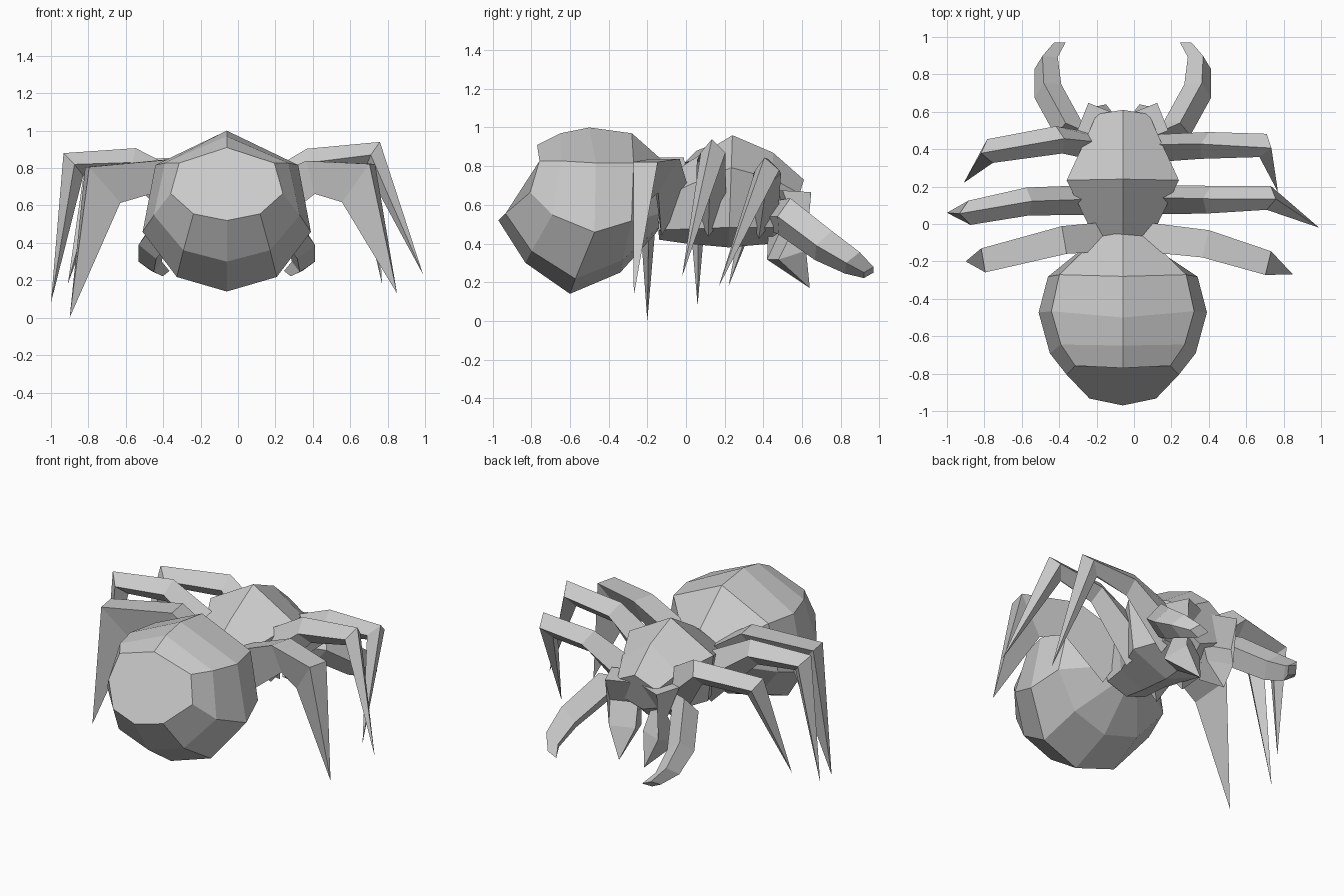
import bpy, bmesh
from math import sin, cos, pi, radians
from mathutils import Vector

cube = bpy.data.objects.get("Cube")
if cube:
    bpy.data.objects.remove(cube, do_unlink=True)

CENTRE = -0.06   # the body's mirror plane

grey = bpy.data.materials.new("plain grey")
grey.use_nodes = True
COLOUR = (0.6, 0.6, 0.6, 1)
grey.diffuse_color = COLOUR
for node in grey.node_tree.nodes:
    if node.type == 'BSDF_PRINCIPLED':
        node.inputs["Base Color"].default_value = COLOUR


def skin(name, rings):
    """Bridge rings of points into a closed, flat shaded object."""
    bm = bmesh.new()
    loops = [[bm.verts.new(p) for p in ring] for ring in rings]
    count = len(loops[0])
    for first, second in zip(loops, loops[1:]):
        for i in range(count):
            j = (i + 1) % count
            bm.faces.new((first[i], first[j], second[j], second[i]))
    bm.faces.new(loops[0])
    bm.faces.new(loops[-1])
    bmesh.ops.remove_doubles(bm, verts=bm.verts, dist=0.0005)
    bmesh.ops.recalc_face_normals(bm, faces=bm.faces)
    mesh = bpy.data.meshes.new(name)
    bm.to_mesh(mesh)
    bm.free()
    mesh.materials.append(grey)
    obj = bpy.data.objects.new(name, mesh)
    bpy.context.collection.objects.link(obj)
    return obj


def body(name, sections, side_angles):
    """Loft tilted sections: top y, top z, bottom y, bottom z, half width, forward bow."""
    half_turn = [radians(a) for a in side_angles]
    angles = [0] + half_turn + [pi] + [-a for a in reversed(half_turn)]
    widest = max(sin(a) for a in angles)
    rings = []
    for ty, tz, by, bz, half, bow in sections:
        top, bottom = Vector((CENTRE, ty, tz)), Vector((CENTRE, by, bz))
        mid, arm = (top + bottom) / 2, (top - bottom) / 2
        rings.append([mid + arm * cos(a)
                      + Vector((half * sin(a) / widest, bow * abs(sin(a)) ** 3, 0))
                      for a in angles])
    skin(name, rings)


# Limb sections as (side, up) corners
DIAMOND = [(1, 0), (0, 1), (-1, 0), (0, -1)]
SQUARE = [(1, 1), (-1, 1), (-1, -1), (1, -1)]
WEDGE = [(1, 1), (-1, 1), (0.4, -1)]


def limb(name, path, sizes, section):
    """Sweep a section along a path; sizes are (half width, half height)."""
    path = [Vector(p) for p in path]
    heading = path[-1] - path[0]
    side = heading.cross(Vector((0, 0, 1))).normalized()
    if side.y > 0:
        side = -side
    steps = [(b - a).normalized() for a, b in zip(path, path[1:])]
    rings = []
    for i, (point, (w, h)) in enumerate(zip(path, sizes)):
        along = steps[max(i - 1, 0)] + steps[min(i, len(steps) - 1)]
        up = side.cross(along).normalized()
        if up.z < 0:
            up = -up
        rings.append([point + side * w * s + up * h * u for s, u in section])
    skin(name, rings)


# Large tilted abdomen, rear cap to neck
body("abdomen", [
    (-0.77, 0.91, -0.97, 0.52, 0.30, 0.1),
    (-0.65, 0.97, -0.83, 0.30, 0.39, 0.08),
    (-0.50, 1.00, -0.60, 0.14, 0.45, 0.1),
    (-0.28, 0.97, -0.34, 0.25, 0.40, 0.04),
    (-0.02, 0.74, -0.15, 0.46, 0.13, 0)], (55, 105, 145))

# Ridged thorax and head
body("thorax", [
    (-0.15, 0.70, -0.14, 0.42, 0.17, 0),
    (0.01, 0.82, 0.0, 0.40, 0.19, 0),
    (0.24, 0.96, 0.22, 0.38, 0.30, 0),
    (0.45, 0.87, 0.45, 0.40, 0.20, 0),
    (0.61, 0.73, 0.53, 0.48, 0.14, 0)], (65, 130))

# Jaws with fangs, and feelers, mirrored about the body
for label, s in (("left", 1), ("right", -1)):
    def mirrored(points):
        return [(CENTRE + s * x, y, z) for x, y, z in points]

    limb(label + "_jaw",
         mirrored([(0.13, 0.54, 0.67), (0.13, 0.52, 0.34), (0.09, 0.64, 0.17)]),
         [(0.09, 0.08), (0.08, 0.08), (0, 0)], SQUARE)
    limb(label + "_feeler",
         mirrored([(0.1, 0.45, 0.54), (0.29, 0.51, 0.54), (0.4, 0.71, 0.39),
                   (0.41, 0.86, 0.3), (0.355, 0.945, 0.25)]),
         [(0.06, 0.08), (0.08, 0.1), (0.08, 0.09), (0.07, 0.07), (0.055, 0.04)],
         DIAMOND)

# Legs: deep root, bend, knee and pointed tip, each in its own pose
slim = [(0.08, 0.15), (0.075, 0.08), (0.065, 0.08), (0, 0)]
stout = [(0.08, 0.14), (0.075, 0.09), (0.065, 0.13), (0, 0)]
legs = {
    "rear_left_leg": (stout, (0.07, -0.08, 0.56), (0.4, -0.11, 0.75),
                      (0.64, -0.19, 0.72), (0.85, -0.27, 0.13)),
    "rear_right_leg": (stout, (-0.19, -0.08, 0.56), (-0.4, -0.09, 0.76),
                       (-0.72, -0.18, 0.71), (-0.9, -0.2, 0)),
    "middle_left_leg": (slim, (0.06, 0.13, 0.55), (0.4, 0.13, 0.83),
                        (0.72, 0.14, 0.87), (0.99, -0.02, 0.23)),
    "middle_right_leg": (slim, (-0.18, 0.13, 0.55), (-0.57, 0.12, 0.83),
                         (-0.88, 0.06, 0.82), (-1, 0.06, 0.08)),
    "front_left_leg": (slim, (0.03, 0.4, 0.55), (0.38, 0.42, 0.76),
                       (0.69, 0.42, 0.78), (0.77, 0.17, 0.18)),
    "front_right_leg": (slim, (-0.15, 0.4, 0.55), (-0.4, 0.45, 0.78),
                        (-0.77, 0.39, 0.76), (-0.91, 0.22, 0.18)),
}
for name, (sizes, *path) in legs.items():
    limb(name, path, sizes, WEDGE if sizes is stout else DIAMOND)
